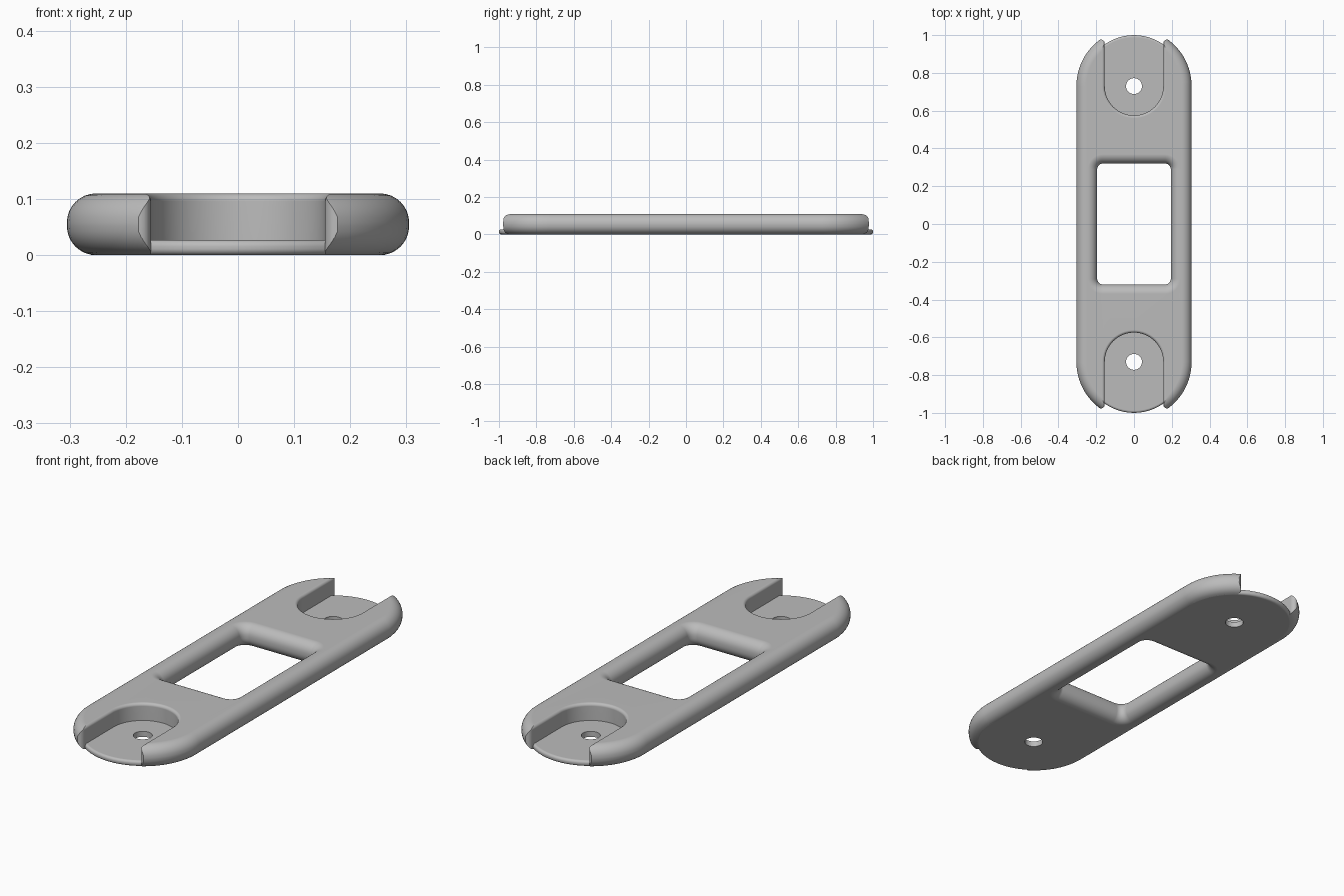
import bpy, bmesh
from math import sin, cos, pi, sqrt, radians

if "Cube" in bpy.data.objects:
    bpy.data.objects.remove(bpy.data.objects["Cube"], do_unlink=True)

HEIGHT, END_Y = 0.11, 0.73        # plate thickness, centre of each rounded end
FLOOR = 0.027                     # thickness of the mounting tabs

grey = bpy.data.materials.new("plain grey")
grey.use_nodes = True
grey.diffuse_color = (0.5, 0.5, 0.5, 1)
grey.node_tree.nodes["Principled BSDF"].inputs["Base Color"].default_value = (0.5, 0.5, 0.5, 1)


def arc(cx, cy, r, start, end, steps):
    """Points along an arc, angles in degrees."""
    angles = [radians(start + (end - start) * i / steps) for i in range(steps + 1)]
    return [(cx + r * cos(a), cy + r * sin(a)) for a in angles]


def loft(name, layers):
    """Solid from stacked (outline, z) layers with equal point counts."""
    bm = bmesh.new()
    rings = [[bm.verts.new((x, y, z)) for x, y in outline] for outline, z in layers]
    n = len(rings[0])
    for low, high in zip(rings, rings[1:]):
        for i in range(n):
            j = (i + 1) % n
            bm.faces.new((low[i], low[j], high[j], high[i]))
    bm.faces.new(rings[0][::-1])
    bm.faces.new(rings[-1])
    bmesh.ops.recalc_face_normals(bm, faces=bm.faces)
    mesh = bpy.data.meshes.new(name)
    bm.to_mesh(mesh)
    bm.free()
    mesh.materials.append(grey)
    obj = bpy.data.objects.new(name, mesh)
    bpy.context.collection.objects.link(obj)
    return obj


def round_steps(r, steps=8):
    """(inset, distance from the face) pairs of a quarter-round edge."""
    return [(r * (1 - sin(a)), r * (1 - cos(a)))
            for a in (pi / 2 * i / steps for i in range(steps + 1))]


def rounded_profile(r, height):
    """(inset, z) pairs from bottom to top with both edges rounded."""
    low = round_steps(r)
    return low + [(d, height - z) for d, z in reversed(low)]


def stadium(inset):
    r = 0.305 - inset
    return arc(0, END_Y, r, 0, 180, 40) + arc(0, -END_Y, r, 180, 360, 40)


def window(grow):
    """Rounded rectangle; grows with its corner radius."""
    r, x, y = 0.03 + grow, 0.165, 0.29
    return (arc(x, y, r, 0, 90, 8) + arc(-x, y, r, 90, 180, 8)
            + arc(-x, -y, r, 180, 270, 8) + arc(x, -y, r, 270, 360, 8))


def slot(grow, side):
    """U-shaped slot open at the plate end, flared at its mouth."""
    tip = 0.022 - grow
    mouth = arc(0.177, 0.955, tip, 180, 90, 6) + [(0.177, 1.2)]
    left = [(-x, y) for x, y in reversed(mouth)]
    outline = arc(0, END_Y, 0.155 + grow, 180, 360, 32) + mouth + left
    return [(x * side, y * side) for x, y in outline]


def disc(radius, side):
    return arc(0, END_Y * side, radius, 0, 354, 59)


def combine(target, other, operation):
    mod = target.modifiers.new(operation.title(), "BOOLEAN")
    mod.operation, mod.solver, mod.object = operation, "EXACT", other
    bpy.context.view_layer.objects.active = target
    bpy.ops.object.modifier_apply(modifier=mod.name)
    bpy.data.objects.remove(other, do_unlink=True)


# Rounded plate
plate = loft("mounting_plate", [(stadium(d), z) for d, z in rounded_profile(0.052, HEIGHT)])

# Central window with rounded rims top and bottom
rim = [(window(d), z) for d, z in rounded_profile(0.05, HEIGHT)]
rim = [(window(0.05), -0.02)] + rim + [(window(0.05), HEIGHT + 0.02)]
combine(plate, loft("window_cutter", rim), "DIFFERENCE")

# End slots, thin tabs and screw holes
for side in (1, -1):
    edge = [(slot(d, side), HEIGHT - z) for d, z in reversed(round_steps(0.014, 5))]
    edge = edge[::-1] if edge[0][1] > edge[-1][1] else edge
    layers = [(slot(0, side), -0.02)] + edge + [(slot(0.014, side), HEIGHT + 0.02)]
    combine(plate, loft("slot_cutter", layers), "DIFFERENCE")

    tab = [(disc(0.27 - d, side), z) for d, z in rounded_profile(0.012, FLOOR)]
    combine(plate, loft("end_tab", tab), "UNION")

    hole = [(disc(0.042, side), -0.02), (disc(0.042, side), 0.06)]
    combine(plate, loft("screw_hole_cutter", hole), "DIFFERENCE")

# Smooth rounds, crisp edges, flat faces kept flat
bpy.ops.object.select_all(action="DESELECT")
plate.select_set(True)
bpy.context.view_layer.objects.active = plate
bpy.ops.object.shade_smooth_by_angle(angle=radians(30))
flat = plate.modifiers.new("Flat Shading", "WEIGHTED_NORMAL")
flat.keep_sharp = True
